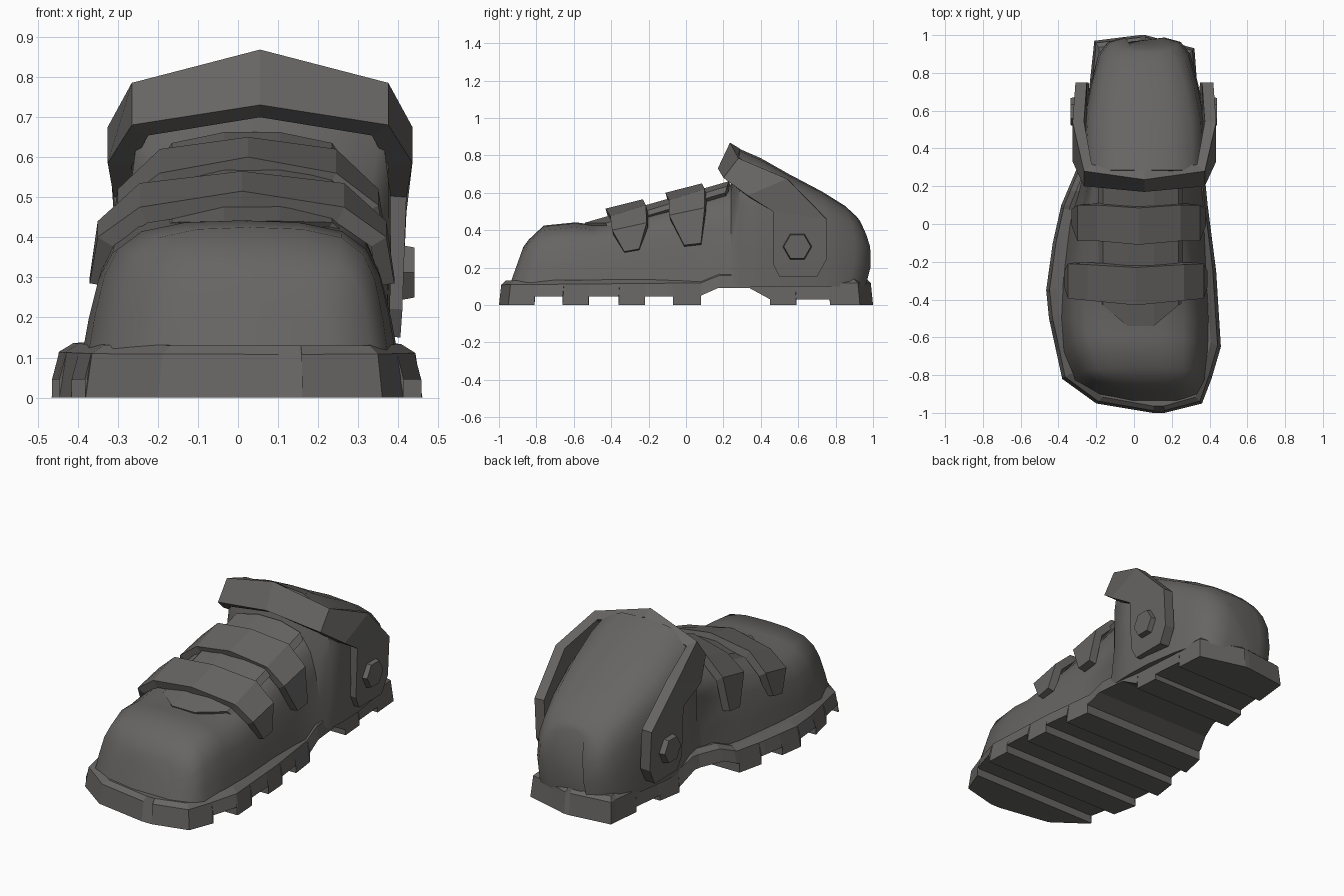
import bpy, bmesh, math
from mathutils import Matrix

cube = bpy.data.objects.get("Cube")
if cube:
    bpy.data.objects.remove(cube, do_unlink=True)

grey = bpy.data.materials.new("dark grey")
grey.use_nodes = True
COLOUR = (0.135, 0.13, 0.125, 1)
grey.diffuse_color = COLOUR
for node in grey.node_tree.nodes:
    if node.type == 'BSDF_PRINCIPLED':
        node.inputs["Base Color"].default_value = COLOUR


def finish(name, bm, smooth=None):
    me = bpy.data.meshes.new(name)
    bm.to_mesh(me)
    bm.free()
    me.materials.append(grey)
    if smooth:
        me.shade_smooth()
        me.set_sharp_from_angle(angle=math.radians(smooth))
    ob = bpy.data.objects.new(name, me)
    bpy.context.collection.objects.link(ob)
    return ob


def loft(name, rings, smooth=None):
    """Skin closed rings of equal length and cap both ends."""
    bm = bmesh.new()
    loops = [[bm.verts.new(p) for p in ring] for ring in rings]
    n = len(loops[0])
    for a, b in zip(loops, loops[1:]):
        for i in range(n):
            j = (i + 1) % n
            bm.faces.new((a[i], a[j], b[j], b[i]))
    bm.faces.new(loops[0])
    bm.faces.new(loops[-1])
    bmesh.ops.remove_doubles(bm, verts=bm.verts, dist=0.0005)
    bmesh.ops.dissolve_degenerate(bm, dist=0.0005, edges=bm.edges)
    bmesh.ops.recalc_face_normals(bm, faces=bm.faces)
    return finish(name, bm, smooth)


def band(name, cx, half, thick):
    """Strap from its middle row outwards: (half width, front y z, back y z)."""
    rows = [(cx - r[0],) + r[1:] for r in reversed(half) if r[0] > 0]
    rows += [(cx + r[0],) + r[1:] for r in half]
    bm = bmesh.new()
    pairs = [(bm.verts.new((x, fy, fz)), bm.verts.new((x, by, bz)))
             for x, fy, fz, by, bz in rows]
    for (f0, b0), (f1, b1) in zip(pairs, pairs[1:]):
        bm.faces.new((f0, f1, b1, b0))
    ob = finish(name, bm)
    mod = ob.modifiers.new("thickness", 'SOLIDIFY')
    mod.thickness = thick
    mod.offset = -1
    return ob


def lerp(table, y):
    for (y0, v0), (y1, v1) in zip(table, table[1:]):
        if y0 <= y <= y1 and y1 > y0:
            return v0 + (v1 - v0) * (y - y0) / (y1 - y0)
    return table[-1][1]


# Sole: outline edges, arched top and cleated underside
left = [(-1, .10), (-.95, -.2), (-.82, -.38), (-.5, -.45), (-.35, -.465),
        (-.1, -.43), (.1, -.385), (.3, -.3), (.6, -.25), (.97, -.21), (1, .03)]
right = [(-1, .16), (-.95, .36), (-.82, .41), (-.65, .46), (-.25, .435),
         (.1, .39), (.4, .36), (.93, .32), (1, .06)]
top = [(-1, .13), (.08, .14), (.18, .18), (.35, .18), (.45, .14), (1, .14)]
under = [(-1, 0)]
for y0, y1 in ((-.81, -.66), (-.52, -.36), (-.22, -.07)):
    under += [(y0, 0), (y0, .045), (y1, .045), (y1, 0)]
under += [(.08, 0), (.08, .05), (.17, .09), (.34, .09), (.45, .03), (.45, 0)]
under += [(.59, 0), (.59, .03), (.77, .03), (.77, 0), (1, 0)]
known = {y for y, z in under}
extra = {y for t in (left, right, top) for y, v in t} - known
stations = sorted(under + [(y, lerp(under, y)) for y in extra],
                  key=lambda s: s[0])


def sole_ring(y, zb):
    a, b, t = lerp(left, y), lerp(right, y), lerp(top, y)
    m = (a + b) / 2

    def p(x, s, z):
        return (m + (x - m) * s, y * (1 - (1 - s) * .3), z)
    return [p(a, 1, zb), p(b, 1, zb), p(b, .96, t - .022),
            p(b, .88, t), p(a, .88, t), p(a, .96, t - .022)]


loft("sole", [sole_ring(y, z) for y, z in stations])

# Upper: sections (base y, top y, centre x, half width, height, taper)
section = [(1, 0), (.99, .3), (.96, .6), (.89, .79), (.73, .92), (.42, .985), (0, 1)]
section += [(-u, t) for u, t in reversed(section[:-1])]
upper = [
    (-.945, -.87, .11, .12, .31, .1),
    (-.91, -.84, .075, .26, .35, .1),
    (-.83, -.76, .03, .345, .425, .1),
    (-.68, -.59, .01, .385, .442, .12),
    (-.5, -.5, .005, .395, .43, .12),
    (-.3, -.3, .005, .385, .475, .12),
    (0, 0, .015, .36, .57, .2),
    (.24, .24, .04, .325, .645, .2),
    (.285, .285, .055, .315, .835, -.1),
    (.4, .4, .055, .32, .785, -.1),
    (.55, .55, .055, .315, .7, -.08),
    (.74, .73, .055, .285, .605, -.04),
    (.87, .85, .055, .25, .53, .06),
    (.935, .91, .055, .2, .475, .1),
    (.96, .93, .055, .11, .45, .1),
]


def upper_ring(yb, yt, cx, w, h, k):
    bulge = .045 if yb > .8 else 0
    return [(cx + w * u * (1 - k * t),
             yb + (yt - yb) * t + bulge * math.sin(math.pi * t),
             .1 + (h - .1) * t) for u, t in section]


loft("upper", [upper_ring(*s) for s in upper], 48)

# Tongue over the instep
band("tongue", .035, [
    (.07, -.54, .44, .23, .662),
    (.2, -.43, .437, .22, .635),
    (.225, -.42, .415, .21, .6)], .03)

# Two closing straps
band("toe_strap", .01, [
    (0, -.43, .515, -.23, .565),
    (.255, -.405, .475, -.215, .535),
    (.36, -.395, .4, -.21, .44),
    (.38, -.33, .285, -.25, .3)], .045)
band("instep_strap", .025, [
    (0, -.11, .6, .085, .65),
    (.22, -.09, .56, .1, .62),
    (.325, -.09, .48, .1, .52),
    (.355, -.01, .32, .08, .33)], .045)

# Tilted ankle strap
band("ankle_strap", .055, [
    (0, .17, .73, .235, .868),
    (.32, .2, .68, .28, .785),
    (.38, .33, .585, .54, .675),
    (.365, .465, .5, .75, .46),
    (.355, .465, .22, .75, .24),
    (.35, .5, .15, .7, .15)], .06)

# Hexagonal pivots on both sides
for name, x, turn in (("right_pivot", -.305, -1), ("left_pivot", .41, 1)):
    bm = bmesh.new()
    bmesh.ops.create_cone(bm, cap_ends=True, segments=6, radius1=.085,
                          radius2=.072, depth=.06)
    bm.transform(Matrix.Translation((x, .595, .312))
                 @ Matrix.Rotation(math.pi / 2 * turn, 4, 'Y'))
    finish(name, bm)
